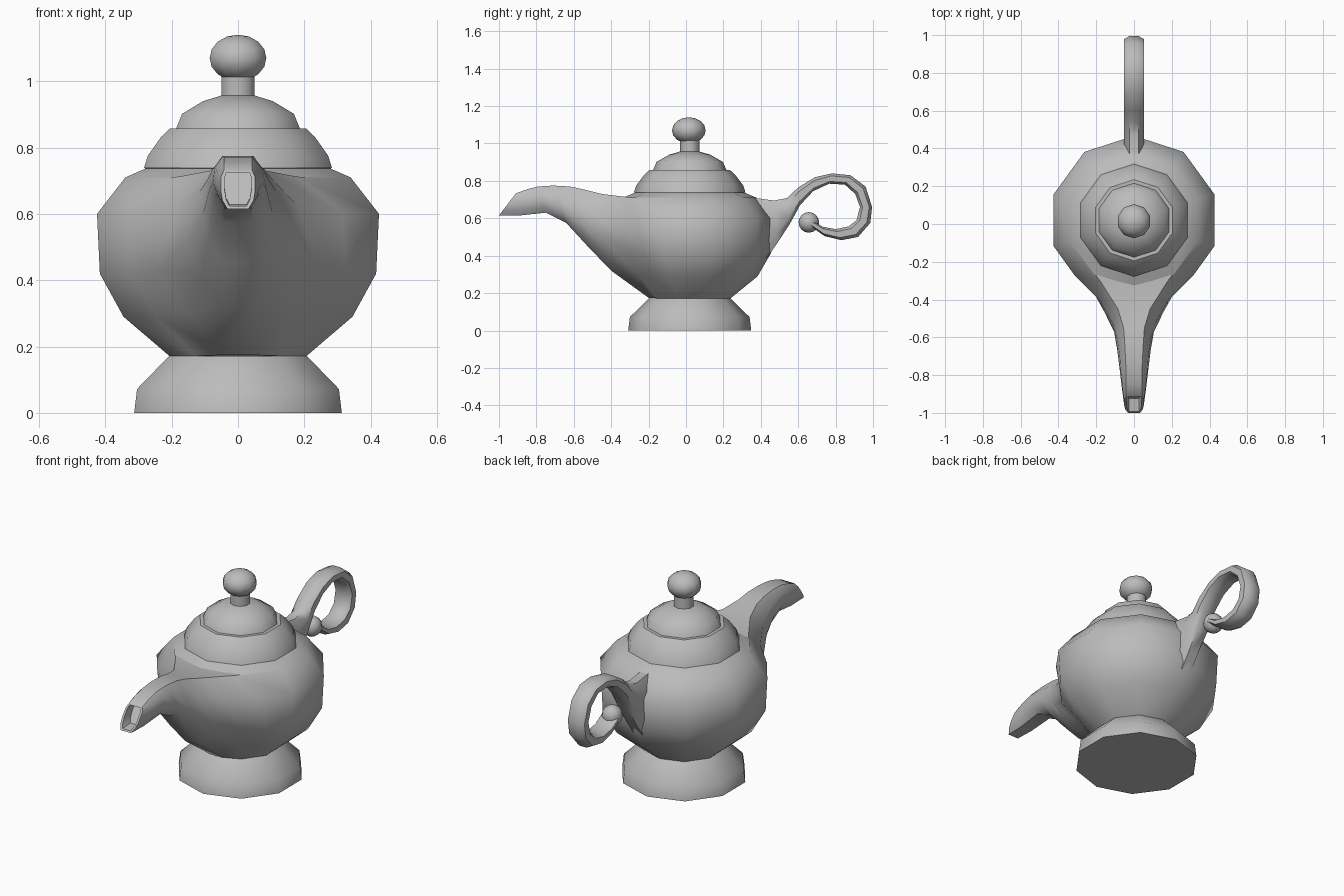
import bpy, bmesh, math
from mathutils import Vector

cube = bpy.data.objects.get("Cube")
if cube:
    bpy.data.objects.remove(cube)

SIDES = 10
AXIS_Y = 0.02

clay = bpy.data.materials.new("grey_clay")
clay.use_nodes = True
grey = (0.5, 0.5, 0.5, 1)
clay.diffuse_color = grey
clay.node_tree.nodes["Principled BSDF"].inputs["Base Color"].default_value = grey


def finish(name, bm, angle=42):
    """Turn a bmesh into a smooth-shaded object with sharp creases."""
    bmesh.ops.remove_doubles(bm, verts=bm.verts, dist=0.002)
    bmesh.ops.recalc_face_normals(bm, faces=bm.faces)
    mesh = bpy.data.meshes.new(name)
    bm.to_mesh(mesh)
    bm.free()
    mesh.materials.append(clay)
    obj = bpy.data.objects.new(name, mesh)
    bpy.context.collection.objects.link(obj)
    bpy.ops.object.select_all(action='DESELECT')
    obj.select_set(True)
    bpy.context.view_layer.objects.active = obj
    bpy.ops.object.shade_smooth_by_angle(angle=math.radians(angle))
    return obj


def loft(bm, rings, cap_start=False, cap_end=False):
    """Skin closed rings of equal length; returns the end cap."""
    loops = [[bm.verts.new(p) for p in ring] for ring in rings]
    for a, b in zip(loops, loops[1:]):
        for i in range(len(a)):
            j = (i + 1) % len(a)
            bm.faces.new((a[i], a[j], b[j], b[i]))
    if cap_start:
        bm.faces.new(loops[0])
    return bm.faces.new(loops[-1]) if cap_end else None


def spin_point(r, z, i):
    a = math.pi / 2 + i * math.tau / SIDES
    return Vector((r * math.cos(a), AXIS_Y + r * math.sin(a), z))


def lathe(bm, profile, **caps):
    loft(bm, [[spin_point(r, z, i) for i in range(SIDES)] for r, z in profile], **caps)


def ball(name, centre, radius, squash=1.0):
    bm = bmesh.new()
    bmesh.ops.create_uvsphere(bm, u_segments=SIDES, v_segments=8, radius=radius)
    for v in bm.verts:
        v.co = Vector((v.co.x, v.co.y, v.co.z * squash)) + Vector(centre)
    return finish(name, bm, 60)


# Foot
bm = bmesh.new()
lathe(bm, [(.329, 0), (.32, .072), (.218, .172)], cap_start=True)
finish("foot", bm)

# Body, with its front bands opened for the spout
wall = [(.218, .172), (.363, .29), (.438, .42), (.447, .6), (.357, .71)]
bm = bmesh.new()
lathe(bm, wall + [(.29, .738)])
front = [f for f in bm.faces
         if f.calc_center_median().y < -.1 and f.calc_center_median().z < .7]
bmesh.ops.delete(bm, geom=front, context='FACES')

# Spout: top y, top z, bottom y, bottom z, half widths from bottom to top
stations = [
    (-.30, .712, -.156, .172, (.128, .25, .325, .315, .18)),
    (-.45, .73, -.20, .175, (.04, .15, .24, .185, .085)),
    (-.55, .755, -.40, .32, (.05, .11, .155, .115, .055)),
    (-.62, .77, -.53, .455, (.05, .09, .105, .09, .05)),
    (-.71, .775, -.64, .575, (.045, .075, .088, .076, .045)),
    (-.79, .77, -.75, .63, (.04, .065, .076, .07, .042)),
    (-.85, .755, -.89, .615, (.036, .056, .064, .062, .042)),
    (-.91, .733, -1.0, .615, (.032, .047, .052, .052, .042)),
]
steps = (0, .22, .46, .8, 1)


def mirrored(half):
    return half + [Vector((-p.x, p.y, p.z)) for p in reversed(half)]


rings = [mirrored([spin_point(r, z, 7) for r, z in wall])]
for ty, tz, by, bz, widths in stations:
    rings.append(mirrored([Vector((w, by + (ty - by) * t, bz + (tz - bz) * t))
                           for w, t in zip(widths, steps)]))
mouth = loft(bm, rings, cap_end=True)

# Recessed spout mouth
bmesh.ops.recalc_face_normals(bm, faces=bm.faces)
bmesh.ops.inset_region(bm, faces=[mouth], thickness=.012)
hole = bmesh.ops.extrude_face_region(bm, geom=[mouth])
bmesh.ops.translate(bm, vec=(0, .07, .005),
                    verts=[v for v in hole["geom"] if isinstance(v, bmesh.types.BMVert)])
bmesh.ops.delete(bm, geom=[mouth], context='FACES_ONLY')
finish("body_and_spout", bm)

# Lid with its raised tier, and the knob stem
bm = bmesh.new()
lathe(bm, [(.27, .735), (.298, .738), (.286, .775), (.244, .832), (.215, .858),
           (.196, .858), (.177, .902), (.11, .94), (.052, .957)], cap_end=True)
finish("lid", bm)
bm = bmesh.new()
lathe(bm, [(.053, .95), (.053, 1.02)])
finish("knob_stem", bm)
ball("knob", (0, AXIS_Y - .005, 1.07), .09, .78)

# Handle: outer and inner edge of the curl, from the body to the tip
curl = [
    ((.36, .71), (.43, .385)), ((.47, .695), (.49, .47)), ((.54, .708), (.555, .57)),
    ((.60, .765), (.61, .67)), ((.69, .82), (.68, .745)), ((.78, .84), (.765, .785)),
    ((.88, .83), (.85, .78)), ((.96, .77), (.905, .73)), ((.995, .66), (.93, .66)),
    ((.985, .575), (.912, .59)), ((.92, .50), (.87, .557)), ((.83, .483), (.80, .542)),
    ((.74, .505), (.73, .555)), ((.67, .555), (.68, .585)),
]
section = [(.024, 0), (.052, .24), (.052, .78), (.03, 1)]
bm = bmesh.new()
rings = []
for outer, inner in curl:
    o, n = Vector((0, *outer)), Vector((0, *inner))
    rings.append(mirrored([o.lerp(n, t) + Vector((w, 0, 0)) for w, t in section]))
loft(bm, rings, cap_start=True, cap_end=True)
finish("handle", bm)
ball("handle_tip", (0, .657, .578), .055)
